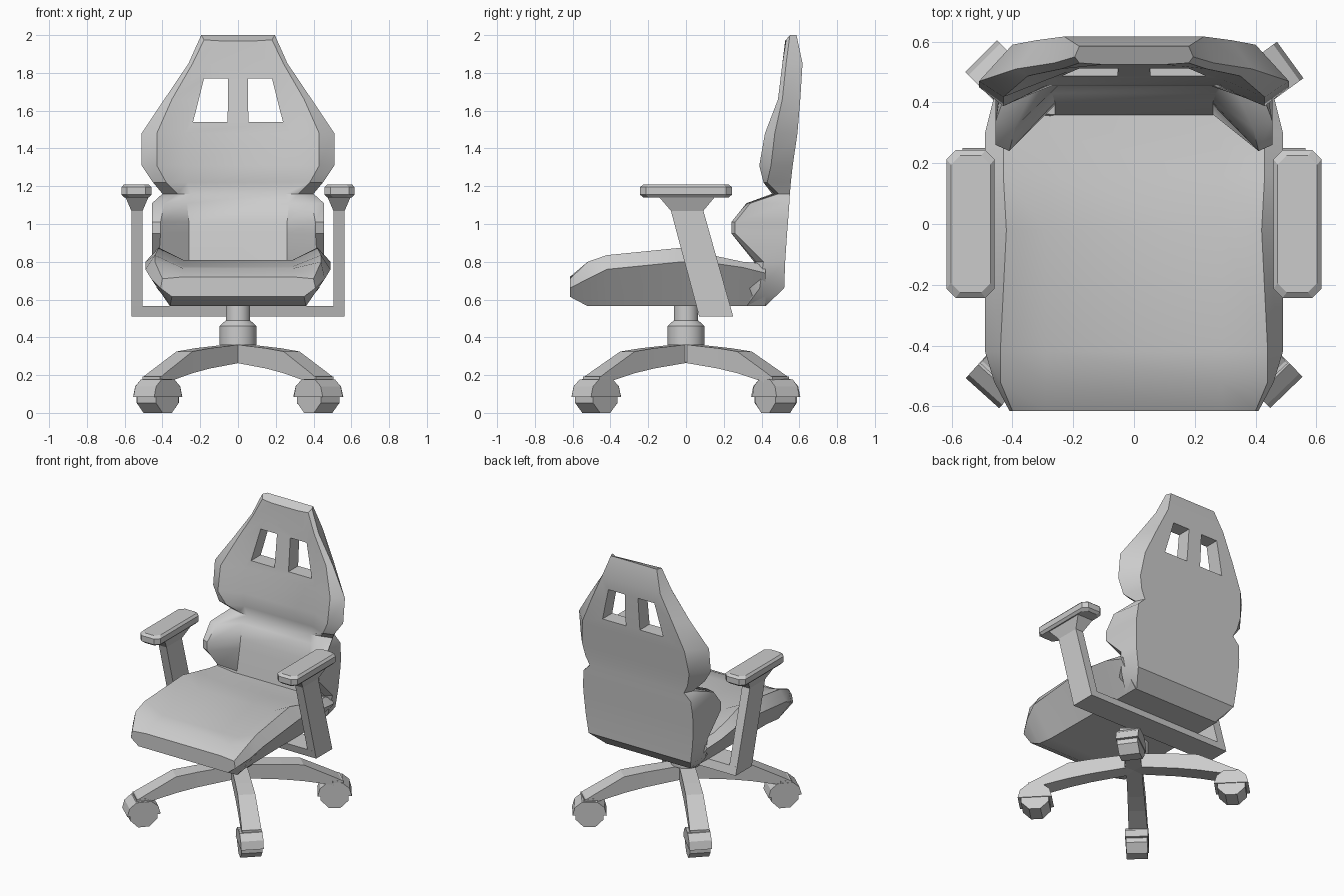
import bpy, bmesh
from math import radians, cos, sin, pi
from mathutils import Matrix

if "Cube" in bpy.data.objects:
    bpy.data.objects.remove(bpy.data.objects["Cube"])


def loft(name, rings, smooth=None, matrix=None):
    """Skin a closed, capped surface through rings of equal point count."""
    bm = bmesh.new()
    rows = [[bm.verts.new(p) for p in ring] for ring in rings]
    n = len(rows[0])
    for a, b in zip(rows, rows[1:]):
        for i in range(n):
            j = (i + 1) % n
            bm.faces.new((a[i], a[j], b[j], b[i]))
    bm.faces.new(rows[0])
    bm.faces.new(rows[-1])
    bmesh.ops.recalc_face_normals(bm, faces=bm.faces)
    mesh = bpy.data.meshes.new(name)
    bm.to_mesh(mesh)
    bm.free()
    ob = bpy.data.objects.new(name, mesh)
    bpy.context.collection.objects.link(ob)
    if matrix:
        mesh.transform(matrix)
    if smooth:
        bpy.ops.object.select_all(action='DESELECT')
        ob.select_set(True)
        bpy.context.view_layer.objects.active = ob
        bpy.ops.object.shade_smooth_by_angle(angle=radians(smooth))
    return ob


def sym(half):
    """Mirror an open half outline across x = 0 into a full ring."""
    return half + [(-p[0], *p[1:]) for p in reversed(half)]


def circle(r, z, n):
    return [(r * cos((i + .5) * 2 * pi / n), r * sin((i + .5) * 2 * pi / n), z) for i in range(n)]


def rect(x0, x1, y0, y1, z):
    return [(x0, y0, z), (x1, y0, z), (x1, y1, z), (x0, y1, z)]


def octo(cx, hx, hy, c, z):
    """Rectangle with chamfered corners at height z."""
    pts = [(hx, -hy + c), (hx, hy - c), (hx - c, hy), (-hx + c, hy),
           (-hx, hy - c), (-hx, -hy + c), (-hx + c, -hy), (hx - c, -hy)]
    return [(cx + x, y, z) for x, y in pts]


# Seat cushion: y, then (x, z) for bottom edge, side, bolster top, inner top
seat = [
    (-.615, (.35, .615), (.41, .66), (.40, .71), (.29, .72)),
    (-.52, (.36, .565), (.46, .71), (.44, .80), (.29, .765)),
    (-.42, (.345, .565), (.49, .76), (.44, .835), (.29, .775)),
    (-.02, (.34, .565), (.49, .80), (.42, .875), (.29, .81)),
    (.16, (.34, .565), (.49, .79), (.43, .83), (.29, .80)),
    (.30, (.34, .565), (.49, .77), (.43, .80), (.28, .79)),
    (.42, (.34, .565), (.46, .74), (.42, .79), (.27, .78)),
]
loft("seat", [sym([(x, y, z) for x, z in pts]) for y, *pts in seat], 35)

# Backrest: z, front y, inner x, bolster (x, y), edge (x, y), rear (x, y)
back = [
    (.565, .28, .20, .30, .29, .34, .32, .33, .42),
    (.66, .35, .26, .40, .32, .43, .39, .40, .52),
    (.80, .36, .26, .42, .37, .455, .41, .42, .525),
    (.95, .39, .26, .41, .24, .455, .26, .43, .535),
    (1.01, .40, .26, .41, .24, .455, .26, .43, .54),
    (1.11, .43, .27, .39, .32, .455, .34, .42, .547),
    (1.16, .455, .25, .32, .47, .40, .49, .37, .55),
    (1.22, .455, .27, .38, .41, .45, .43, .40, .555),
    (1.31, .46, .28, .43, .388, .51, .45, .42, .565),
    (1.48, .48, .28, .43, .418, .51, .47, .40, .59),
    (1.66, .50, .22, .35, .487, .39, .51, .32, .605),
    (1.85, .52, .15, .24, .51, .262, .53, .23, .617),
    (2.0, .525, .10, .18, .53, .195, .55, .18, .585),
]
rings = []
for z, yf, xi, xp, yp, xe, ye, xb, yb in back:
    half = [(xi, yf, z), (xp, yp, z), (xe, ye, z), (xb, yb, z)]
    if z == 2.0:  # top slopes down to the front
        half[0], half[1] = (xi, yf, 1.97), (xp, yp, 1.975)
    rings.append(sym(half))
backrest = loft("backrest", rings, 35)

# Two slots through the upper backrest
for s in (-1, 1):
    outline = [(.052, 1.77), (.18, 1.77), (.238, 1.54), (.055, 1.54)]
    cutter = loft("slot_cutter", [[(s * x, y, z) for x, z in outline] for y in (.3, .8)])
    cutter.hide_render = True
    cutter.hide_set(True)
    mod = backrest.modifiers.new("slot", 'BOOLEAN')
    mod.operation, mod.solver, mod.object = 'DIFFERENCE', 'EXACT', cutter

# Arm frame: cross bar, slanted posts and pads
loft("arm_cross_bar", [rect(-.565, .565, .07, .25, .51), rect(-.565, .565, .055, .235, .565)])
for s, side in ((-1, "left"), (1, "right")):
    loft(side + "_arm_post", [
        rect(s * .505, s * .565, .07, .25, .51),
        rect(s * .505, s * .565, -.08, .092, 1.07),
        rect(s * .475, s * .595, -.14, .15, 1.14)])
    loft(side + "_arm_pad", [
        octo(s * .538, .065, .225, .03, 1.14),
        octo(s * .538, .079, .243, .03, 1.155),
        octo(s * .538, .079, .243, .03, 1.195),
        octo(s * .538, .065, .225, .03, 1.21)])

# Gas column and hub
loft("column", [circle(r, z, 24) for r, z in
                ((.098, .36), (.098, .46), (.065, .49), (.065, .58))], 35)
loft("hub", [circle(.08, .27, 8), circle(.08, .368, 8)])

# Four legs with casters; each caster swivels a little differently
leg = [(0, .27, .365, .05), (.28, .235, .342, .054), (.42, .21, .325, .057),
       (.62, .163, .22, .062), (.675, .163, .19, .064)]
for sx, sy, name, swivel in ((1, 1, "back_right", 36), (-1, 1, "back_left", 135),
                             (-1, -1, "front_left", 228), (1, -1, "front_right", -46)):
    angle = {1: radians(47.5), -1: radians(132.5)}[sx] * sy
    turn = Matrix.Rotation(angle, 4, 'Z')
    loft(name + "_leg", [[(r, -w, a), (r, w, a), (r, w, b), (r, -w, b)]
                         for r, a, b, w in leg], matrix=turn)
    loft(name + "_caster_mount", [rect(.61, .68, -.064, .064, z) for z in (.16, .193)], matrix=turn)
    place = Matrix.Translation((sx * .425, sy * .475, 0)) @ Matrix.Rotation(radians(swivel), 4, 'Z')
    wheel = [(.0974 * cos((i + .5) * pi / 4), .09 + .0974 * sin((i + .5) * pi / 4)) for i in range(8)]
    loft(name + "_wheel", [[(x, y, z) for x, z in wheel] for y in (-.068, .068)], matrix=place)
    cover = [(-.11, .085), (-.095, .14), (-.05, .178), (.05, .178), (.095, .14), (.11, .085)]
    loft(name + "_wheel_cover", [[(x, y, z) for x, z in cover] for y in (-.074, .074)], matrix=place)
